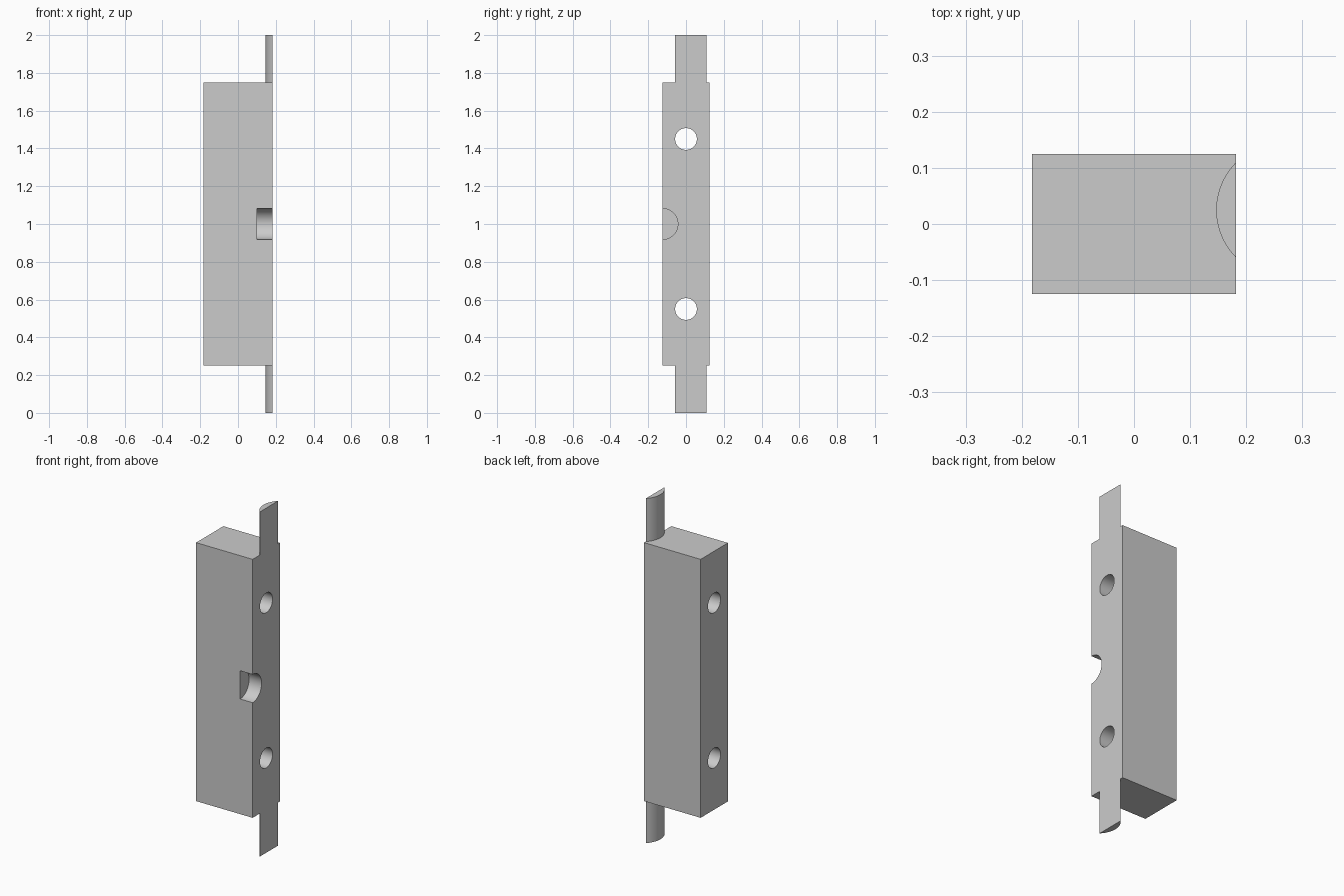
import bpy, bmesh
from math import sin, cos, asin, pi

if "Cube" in bpy.data.objects:
    bpy.data.objects.remove(bpy.data.objects["Cube"])

HX, HY = 0.1815, 0.125      # half width and half depth of the block
Z0, Z1 = 0.25, 1.75         # block bottom and top


def prism(name, outline, z0, z1):
    """Extrude a counter-clockwise xy outline from z0 to z1."""
    bm = bmesh.new()
    face = bm.faces.new([bm.verts.new((x, y, z0)) for x, y in outline])
    ext = bmesh.ops.extrude_face_region(bm, geom=[face])
    new = [v for v in ext["geom"] if isinstance(v, bmesh.types.BMVert)]
    bmesh.ops.translate(bm, verts=new, vec=(0, 0, z1 - z0))
    bmesh.ops.recalc_face_normals(bm, faces=bm.faces)
    mesh = bpy.data.meshes.new(name)
    bm.to_mesh(mesh)
    bm.free()
    obj = bpy.data.objects.new(name, mesh)
    bpy.context.collection.objects.link(obj)
    return obj


def smooth(obj):
    bpy.ops.object.select_all(action='DESELECT')
    obj.select_set(True)
    bpy.context.view_layer.objects.active = obj
    bpy.ops.object.shade_smooth_by_angle(angle=pi / 6)


def bore(target, name, x0, x1, y, z, r):
    """Cut a round hole along x, then remove the cutter."""
    bpy.ops.mesh.primitive_cylinder_add(vertices=64, radius=r, depth=x1 - x0,
                                        location=((x0 + x1) / 2, y, z),
                                        rotation=(0, pi / 2, 0))
    cutter = bpy.context.object
    cutter.name = name
    cutter.hide_render = True
    mod = target.modifiers.new(name, 'BOOLEAN')
    mod.operation = 'DIFFERENCE'
    mod.solver = 'EXACT'
    mod.object = cutter
    bpy.context.view_layer.objects.active = target
    bpy.ops.object.modifier_apply(modifier=mod.name)
    bpy.data.objects.remove(cutter)


# Main block
block = prism("block", [(-HX, -HY), (HX, -HY), (HX, HY), (-HX, HY)], Z0, Z1)

# Two through holes and the half-round notch in the front right edge
for z in (0.55, 1.45):
    bore(block, "screw_hole", -0.4, 0.4, 0, z, 0.0575)
bore(block, "notch", 0.101, 0.4, -HY, 1.0, 0.082)
smooth(block)

# End tabs: circular-segment rods flush with the right face
half, depth, yc = 0.0845, 0.035, 0.025
r = (half ** 2 + depth ** 2) / (2 * depth)
a = asin(half / r)
cx = HX - depth + r
N = 24
segment = [(cx - r * cos(t), yc - r * sin(t))
           for t in (-a + 2 * a * i / N for i in range(N + 1))]
for name, z0, z1 in (("lower_tab", 0, Z0), ("upper_tab", Z1, 2)):
    smooth(prism(name, segment, z0, z1))
